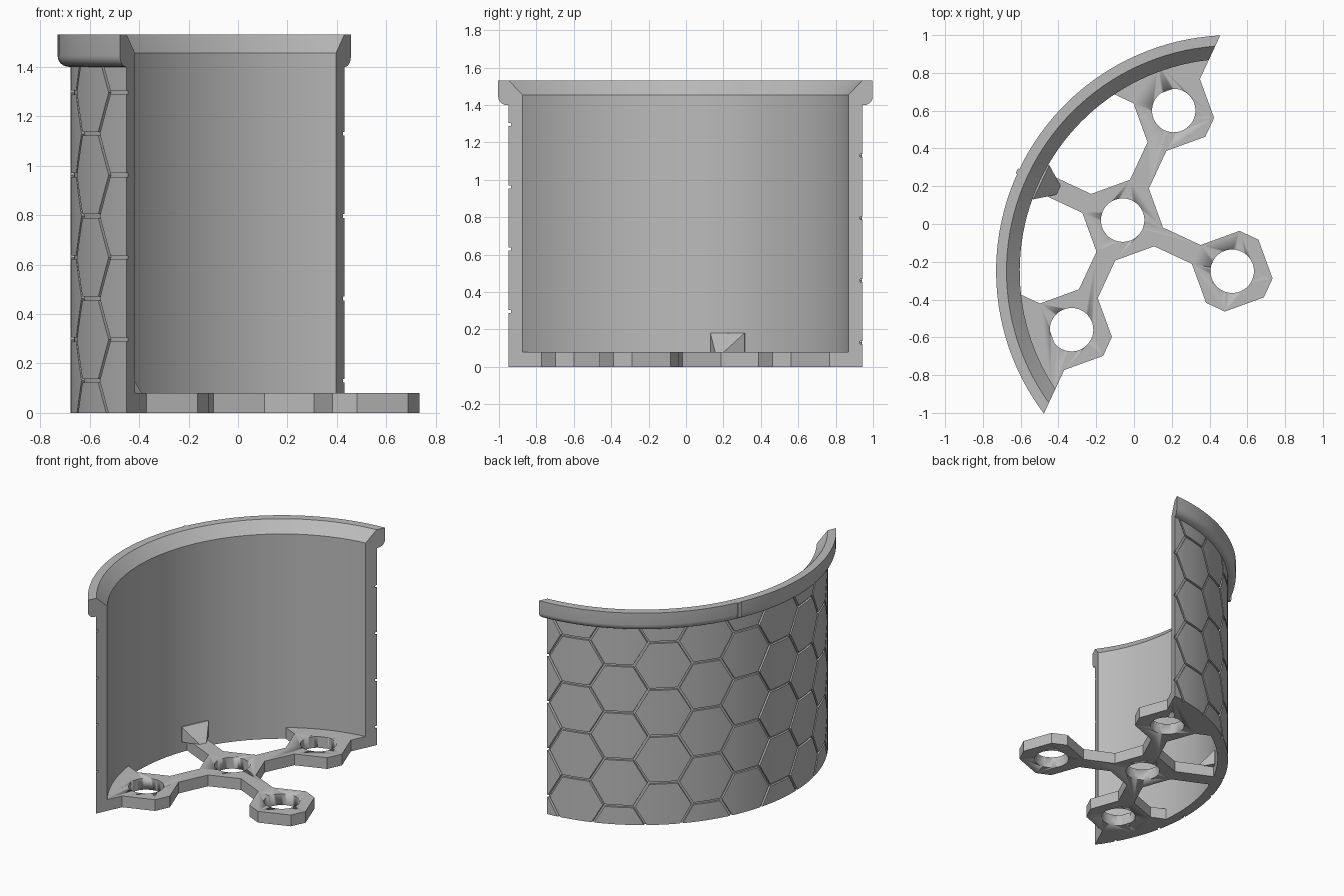
import bpy, bmesh, math
from mathutils import Vector

if "Cube" in bpy.data.objects:
    bpy.data.objects.remove(bpy.data.objects["Cube"])

grey = bpy.data.materials.new("plain grey")
grey.use_nodes = True
grey.diffuse_color = (0.5, 0.5, 0.5, 1)
grey.node_tree.nodes["Principled BSDF"].inputs["Base Color"].default_value = (0.5, 0.5, 0.5, 1)

CENTRE = Vector((0.52, -0.25, 0))
TURN = math.radians(155)
U = Vector((math.cos(TURN), math.sin(TURN), 0))    # towards the middle of the wall
V = Vector((math.sin(TURN), -math.cos(TURN), 0))   # along the wall
CUT = 0.585                                        # plane where the wall ends
R_IN, R_GROOVE, R_OUT, R_RIM = 1.125, 1.183, 1.197, 1.25
HEIGHT, RIM_Z, PLATE = 1.53, 1.40, 0.08
SPACING = 0.64                                     # between ring centres
STEPS = 48


def place(u, v, z):
    return CENTRE + U * u + V * v + Vector((0, 0, z))


def bend(r, t, z):
    """Point on the arc; t runs from -1 to 1 between the two flat ends."""
    a = t * math.acos(CUT / r)
    return place(r * math.cos(a), r * math.sin(a), z)


def finish(name, bm, angle=30):
    bmesh.ops.recalc_face_normals(bm, faces=bm.faces)
    mesh = bpy.data.meshes.new(name)
    bm.to_mesh(mesh)
    bm.free()
    ob = bpy.data.objects.new(name, mesh)
    bpy.context.collection.objects.link(ob)
    mesh.materials.append(grey)
    bpy.ops.object.select_all(action='DESELECT')
    ob.select_set(True)
    bpy.context.view_layer.objects.active = ob
    bpy.ops.object.shade_smooth_by_angle(angle=math.radians(angle))
    return ob


def prism(bm, outline, z0, z1):
    low = [bm.verts.new(place(u, v, z0)) for u, v in outline]
    high = [bm.verts.new(place(u, v, z1)) for u, v in outline]
    bm.faces.new(low)
    top = bm.faces.new(high)
    for i in range(len(low)):
        j = (i + 1) % len(low)
        bm.faces.new((low[i], low[j], high[j], high[i]))
    return top


# Curved wall with flared rim: one section swept along the arc
rim_round = [(R_RIM - 0.045 + 0.045 * math.sin(a), RIM_Z + 0.045 - 0.045 * math.cos(a))
             for a in [math.pi / 2 * i / 6 for i in range(7)]]
section = [(R_IN, 0), (R_GROOVE, 0), (R_GROOVE, RIM_Z)] + rim_round + [
    (R_RIM, HEIGHT), (1.195, HEIGHT), (R_IN, 1.455)]
bm = bmesh.new()
loops = [[bm.verts.new(bend(r, 2 * i / STEPS - 1, z)) for r, z in section]
         for i in range(STEPS + 1)]
for a, b in zip(loops, loops[1:]):
    for i in range(len(section)):
        j = (i + 1) % len(section)
        bm.faces.new((a[i], a[j], b[j], b[i]))
bm.faces.new(loops[0])
bm.faces.new(loops[-1])
finish("curved_wall", bm)

# Hexagon tiles: laid out flat, trimmed, thickened, sliced, then bent
PITCH = 0.333
SIDE = PITCH / math.sqrt(3)
GAP = 0.016
LENGTH = R_OUT * math.acos(CUT / R_OUT)
first = R_OUT * math.radians(51)
bm = bmesh.new()
for k in range(-1, 10):
    x = first - k * 1.5 * SIDE
    for row in range(-1, 6):
        z = 0.13 + PITCH * (row + (0 if k % 2 == 0 else 0.5))
        size = SIDE - GAP / math.sqrt(3)
        bm.faces.new([bm.verts.new((x + size * math.cos(math.pi / 3 * i),
                                    z + size * math.sin(math.pi / 3 * i), 0)) for i in range(6)])


def slice_flat(co, normal, clear=False):
    bmesh.ops.bisect_plane(bm, geom=bm.verts[:] + bm.edges[:] + bm.faces[:], plane_co=co,
                           plane_no=normal, clear_outer=clear)


slice_flat((LENGTH, 0, 0), (1, 0, 0), True)
slice_flat((-LENGTH, 0, 0), (-1, 0, 0), True)
slice_flat((0, RIM_Z + 0.01, 0), (0, 1, 0), True)
slice_flat((0, 0, 0), (0, -1, 0), True)
raised = bmesh.ops.extrude_face_region(bm, geom=bm.faces[:])["geom"]
for v in raised:
    if isinstance(v, bmesh.types.BMVert):
        v.co.z = 1
for i in range(1, STEPS):
    slice_flat((LENGTH * (2 * i / STEPS - 1), 0, 0), (1, 0, 0))
for v in bm.verts:
    r = R_OUT if v.co.z > 0.5 else R_GROOVE - 0.004
    v.co = bend(r, v.co.x / LENGTH, v.co.y)
finish("hexagon_tiles", bm)

# Small ridge in the middle of the rim
bm = bmesh.new()
prism(bm, [(1.23, -0.014), (1.258, -0.014), (1.258, 0.014), (1.23, 0.014)], 1.425, HEIGHT)
finish("rim_ridge", bm)

# Base frame: chamfered squares joined by bars, one mirrored outline
A, B = 0.21, 0.055      # half size of a ring block, half width of a bar
S = SPACING
half = [(-A, B), (-B, A), (B, A), (A, B), (S - A, B), (S - B, A), (S - B, S - A),
        (S - A, S - B), (S - A, S + B), (S - B, S + A), (S - B, 1.01), (0.82, 0.83),
        (1.01, S - B), (S + A, S - B), (S + B, S - A), (S + B, A), (S + A, B), (1.16, B)]
outline = half + [(u, -v) for u, v in reversed(half)]
bm = bmesh.new()
top = prism(bm, outline, 0, 0.05)
bmesh.ops.inset_region(bm, faces=[top], thickness=0.028, use_even_offset=True)
for v in top.verts:
    v.co.z = PLATE
frame = finish("base_frame", bm)

# Flat corner webs between the end rings and the wall
bm = bmesh.new()
for s in (1, -1):
    web = [(S - B, S + A), (S - B, 1.01), (0.82, 0.83), (1.01, S - B), (S + A, S - B)]
    prism(bm, [(u, s * v) for u, v in web], 0, PLATE)
finish("corner_webs", bm)

# Round holes through the four ring blocks
bm = bmesh.new()
for u, v in ((0, 0), (S, 0), (S, S), (S, -S)):
    prism(bm, [(u + 0.115 * math.cos(math.tau * i / 48), v + 0.115 * math.sin(math.tau * i / 48))
               for i in range(48)], -0.1, 0.2)
cutter = finish("hole_cutter", bm)
cutter.hide_render = True
cutter.hide_set(True)
cutter.display_type = 'WIRE'
cut = frame.modifiers.new("holes", 'BOOLEAN')
cut.operation = 'DIFFERENCE'
cut.solver = 'EXACT'
cut.object = cutter

# Gusset between the middle bar and the wall
bm = bmesh.new()
for s in (1, -1):
    for u, v, z in ((1.135, 0.1, 0.18), (1.115, 0.1, 0.18), (1.135, 0.1, 0.075),
                    (1.115, 0.1, 0.075), (1.01, 0.022, 0.075)):
        bm.verts.new(place(u, s * v, z))
bmesh.ops.convex_hull(bm, input=bm.verts)
finish("wall_gusset", bm)
